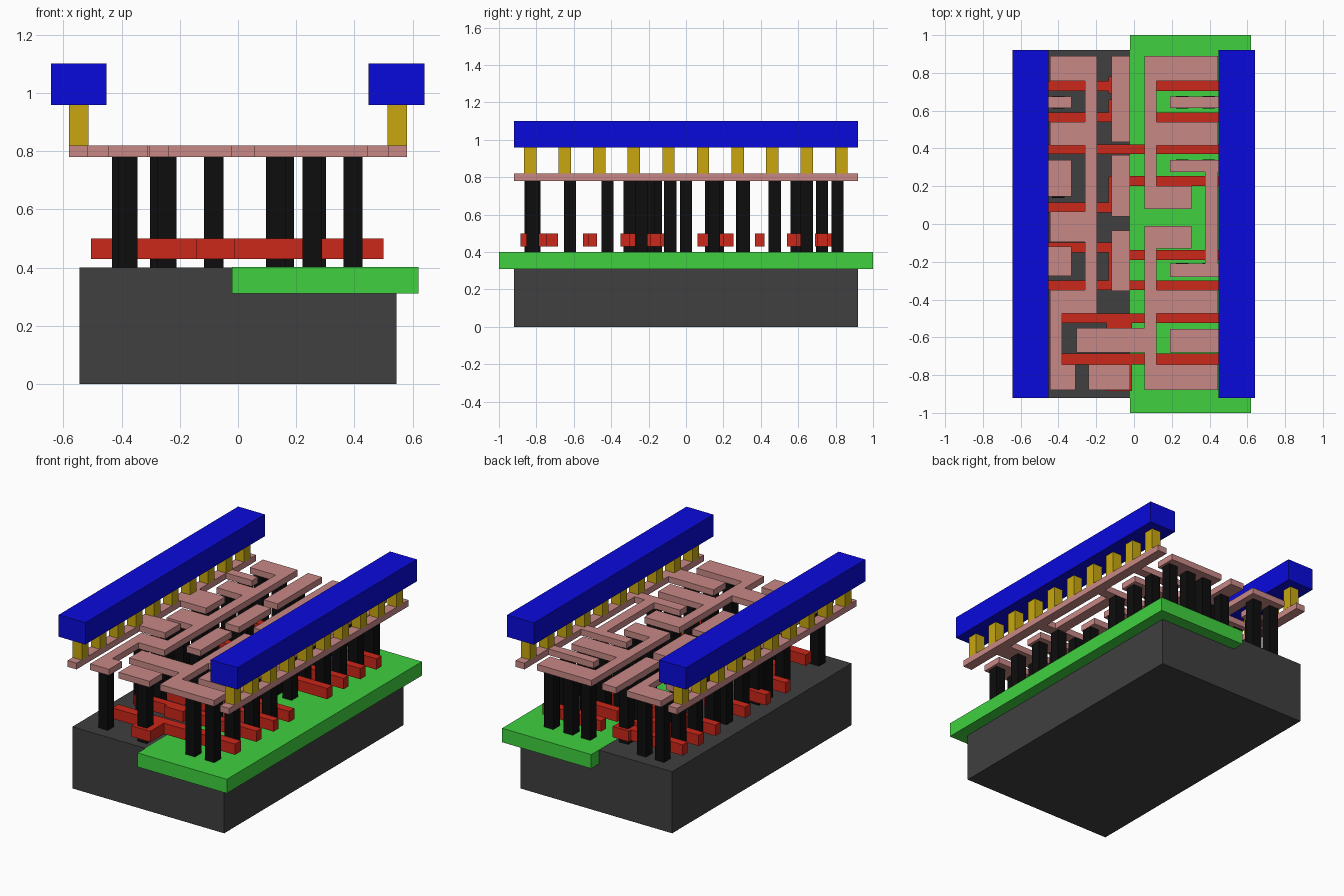
import bpy, bmesh
from mathutils import Matrix, Vector


def layer(name, rects, z0, z1, color=None):
    """One object per layer: boxes given as (x0, x1, y0, y1)."""
    bm = bmesh.new()
    for x0, x1, y0, y1 in rects:
        m = Matrix.Translation(((x0 + x1) / 2, (y0 + y1) / 2, (z0 + z1) / 2))
        m = m @ Matrix.Diagonal(Vector((x1 - x0, y1 - y0, z1 - z0, 1)))
        bmesh.ops.create_cube(bm, size=1, matrix=m)
    me = bpy.data.meshes.new(name)
    bm.to_mesh(me)
    bm.free()
    ob = bpy.data.objects.new(name, me)
    bpy.context.collection.objects.link(ob)
    mat = bpy.data.materials.new(name + "_color")
    mat.diffuse_color = (*color, 1)
    me.materials.append(mat)
    return ob


def posts(points, w=0.066):
    return [(x - w / 2, x + w / 2, y - w / 2, y + w / 2) for x, y in points]


# substrate and well
layer("substrate", [(-0.545, 0.545, -0.92, 0.92)], 0, 0.40, (0.05, 0.05, 0.05))
layer("well", [(-0.02, 0.62, -1, 1)], 0.31, 0.401, (0.05, 0.64, 0.05))

# gate strips: full width, left only, right only, and the contact pads
gates = [(-0.505, 0.5, 0.37, 0.42), (-0.505, 0.5, -0.35, -0.30),
         (-0.38, 0.5, -0.525, -0.475), (-0.38, 0.5, -0.745, -0.685)]
for y in (0.73, 0.565):
    gates += [(-0.505, -0.02, y - 0.026, y + 0.026), (0.08, 0.5, y - 0.026, y + 0.026)]
gates += [(-0.505, -0.02, 0.062, 0.115), (-0.505, -0.02, -0.15, -0.097)]
gates += [(-0.13, 0.5, 0.20, 0.253), (-0.13, 0.5, -0.19, -0.137)]
gates += [(-0.135, -0.02, 0.69, 0.78), (-0.135, -0.02, 0.54, 0.66),
          (-0.135, -0.02, 0.065, 0.25), (-0.135, -0.02, -0.35, -0.10),
          (-0.145, -0.01, -0.55, -0.48), (-0.145, -0.01, -0.885, -0.70)]
layer("gates", gates, 0.43, 0.50, (0.6, 0.02, 0.01))

# vertical contacts
pts = []
for y in (0.81, 0.475, 0.0, -0.42):
    pts += [(-0.40, y), (-0.27, y)]
pts += [(-0.40, y) for y in (0.645, 0.30, 0.17, -0.16, -0.24)]
pts += [(-0.378, -0.81), (-0.245, -0.62)]
for y in (0.81, 0.475, -0.42):
    pts += [(x, y) for x in (0.13, 0.255, 0.395)]
for y in (0.645, 0.308, -0.24, -0.62, -0.82):
    pts += [(0.255, y), (0.395, y)]
for y in (0.15, -0.085):
    pts += [(0.16, y), (0.27, y)]
pts += [(-0.083, y) for y in (0.727, 0.593, 0.135, -0.20, -0.30, -0.83)]
layer("contacts", posts(pts), 0.40, 0.78, (0.004, 0.004, 0.004))

# lower metal: rails, stubs, spines and blocks
metal = [(-0.58, -0.515, -0.92, 0.92), (0.515, 0.58, -0.92, 0.92)]
metal += [(-0.55, -0.33, y0, y1) for y0, y1 in
          ((0.615, 0.675), (0.145, 0.34), (-0.275, -0.12))]
metal += [(0.19, 0.55, y0, y1) for y0, y1 in
          ((0.615, 0.675), (0.275, 0.34), (-0.28, -0.21), (-0.68, -0.555))]
metal += [(0.375, 0.445, -0.25, 0.31)]
metal += [(-0.26, -0.195, -0.475, 0.89)]
metal += [(-0.445, -0.22, y0, y1) for y0, y1 in
          ((0.757, 0.89), (0.415, 0.54), (-0.095, 0.065), (-0.475, -0.35))]
metal += [(-0.445, -0.38, -0.88, -0.40), (-0.445, -0.31, -0.88, -0.745)]
metal += [(0.055, 0.12, 0.08, 0.89), (0.055, 0.12, -0.88, -0.01)]
metal += [(0.08, 0.445, y0, y1) for y0, y1 in
          ((0.757, 0.89), (0.415, 0.54), (-0.475, -0.35), (-0.88, -0.745))]
metal += [(0.08, 0.305, 0.08, 0.20), (0.08, 0.305, -0.13, -0.01)]
metal += [(-0.305, 0.08, -0.68, -0.55), (-0.24, -0.02, -0.88, -0.745)]
metal += [(-0.12, -0.02, y0, y1) for y0, y1 in
          ((0.435, 0.89), (0.04, 0.365), (-0.355, -0.035))]
layer("lower_metal", metal, 0.78, 0.82, (0.58, 0.25, 0.24))

# vias under the upper rails
vias = [(s * 0.547, -0.833 + i * 0.1848) for s in (-1, 1) for i in range(10)]
layer("vias", posts(vias), 0.82, 0.958, (0.58, 0.39, 0.005))

# upper rails
layer("upper_rails", [(-0.643, -0.452, -0.92, 0.92), (0.448, 0.64, -0.92, 0.92)],
      0.958, 1.10, (0.003, 0.003, 0.72))
